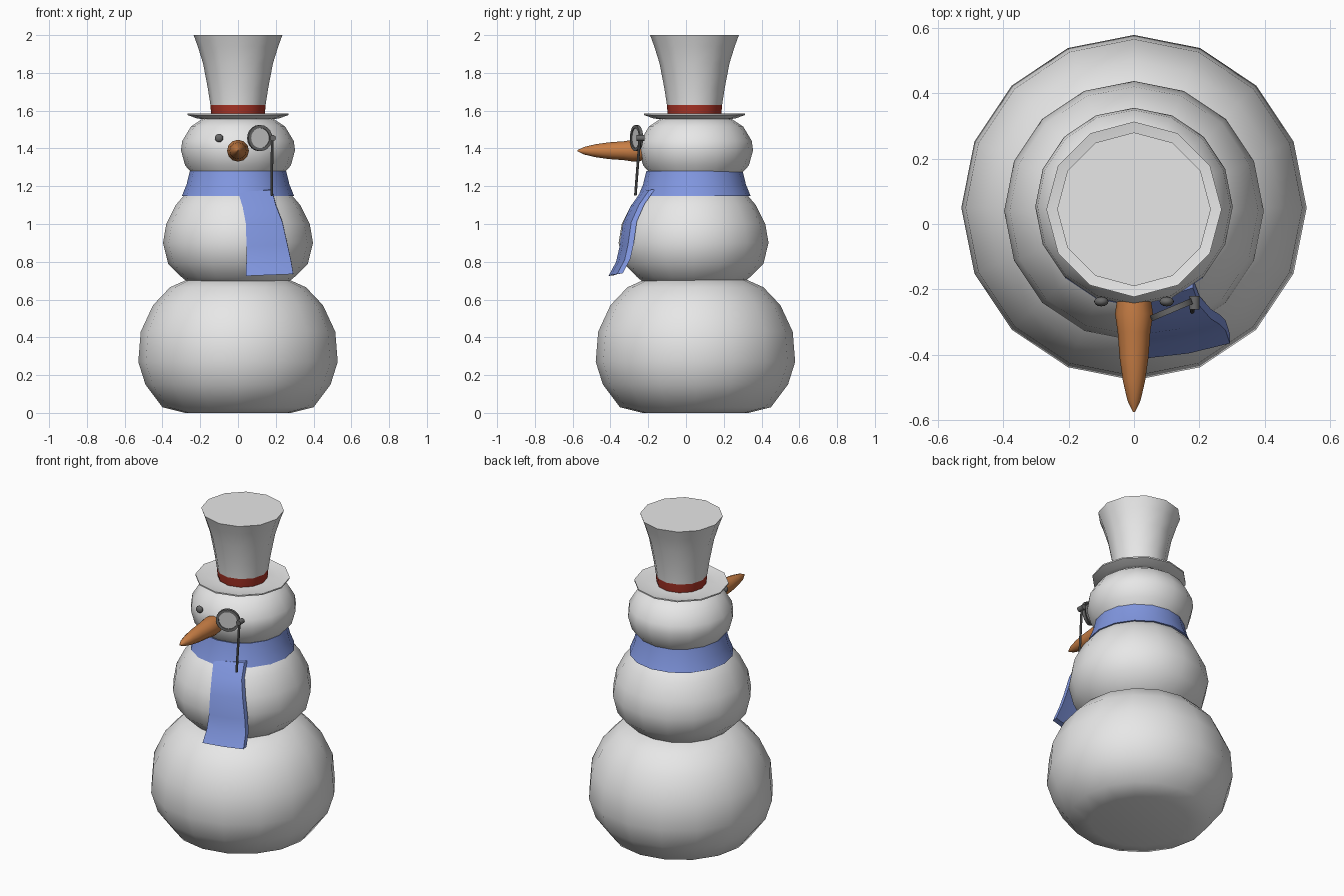
import bpy, bmesh, math
from mathutils import Matrix, Vector

if "Cube" in bpy.data.objects:
    bpy.data.objects.remove(bpy.data.objects["Cube"])


def mat(name, r, g, b):
    m = bpy.data.materials.new(name)
    m.diffuse_color = (r, g, b, 1)
    m.use_nodes = True
    m.node_tree.nodes["Principled BSDF"].inputs["Base Color"].default_value = m.diffuse_color
    return m


SNOW = mat("snow grey", 0.8, 0.8, 0.8)
BLUE = mat("scarf blue", 0.22, 0.31, 0.75)
ORANGE = mat("carrot orange", 0.58, 0.21, 0.06)
RED = mat("band red", 0.42, 0.035, 0.02)
COAL = mat("coal grey", 0.14, 0.14, 0.14)
LENS = mat("lens grey", 0.6, 0.6, 0.6)


def finish(name, bm, mats, angle=40, matrix=None):
    bmesh.ops.recalc_face_normals(bm, faces=bm.faces)
    if matrix:
        bm.transform(matrix)
    me = bpy.data.meshes.new(name)
    bm.to_mesh(me)
    bm.free()
    for m in mats:
        me.materials.append(m)
    me.shade_smooth()
    me.set_sharp_from_angle(angle=math.radians(angle))
    ob = bpy.data.objects.new(name, me)
    bpy.context.collection.objects.link(ob)
    return ob


def lathe(name, profile, sides, mats, matrix=None, closed=False, angle=40, rule=None):
    """Spin (radius, height) points around z; open profiles get capped ends."""
    bm = bmesh.new()
    rings = []
    for r, z in profile:
        rings.append([bm.verts.new((r * math.cos(a), r * math.sin(a), z))
                      for a in (2 * math.pi * (i + 0.0) / sides for i in range(sides))])
    pairs = list(zip(rings, rings[1:]))
    if closed:
        pairs.append((rings[-1], rings[0]))
    else:
        bm.faces.new(rings[0])
        bm.faces.new(rings[-1])
    for a, b in pairs:
        for i in range(sides):
            j = (i + 1) % sides
            f = bm.faces.new((a[i], a[j], b[j], b[i]))
            if rule and rule(f.calc_center_median().z):
                f.material_index = 1
    return finish(name, bm, mats, angle, matrix)


def ball(name, loc, scale, m):
    bm = bmesh.new()
    bmesh.ops.create_uvsphere(bm, u_segments=12, v_segments=8, radius=1)
    return finish(name, bm, [m], 60, Matrix.LocRotScale(Vector(loc), None, Vector(scale)))


def at(x, y, z=0):
    return Matrix.Translation((x, y, z))


FACE_FRONT = Matrix.Rotation(math.pi / 2, 4, 'X')   # turns +z to -y

# Snowballs
lathe("lower_body", [(0.28, 0), (0.40, 0.03), (0.49, 0.15), (0.528, 0.27), (0.515, 0.43),
                     (0.45, 0.57), (0.36, 0.665), (0.26, 0.71)], 16, [SNOW], at(0, 0.05), angle=60)
lathe("middle_body", [(0.24, 0.67), (0.30, 0.72), (0.37, 0.79), (0.397, 0.90), (0.38, 1.0),
                      (0.33, 1.10), (0.27, 1.17), (0.2, 1.2)], 16, [SNOW], at(0, 0.04), angle=60)
lathe("head", [(0.18, 1.18), (0.235, 1.26), (0.28, 1.31), (0.302, 1.39), (0.295, 1.44),
               (0.25, 1.515), (0.19, 1.555), (0.12, 1.565)], 16, [SNOW], at(0, 0.053), angle=60)

# Top hat, with the band picked by height
lathe("top_hat", [(0.19, 1.555), (0.22, 1.56), (0.268, 1.577), (0.268, 1.585), (0.21, 1.573),
                  (0.14, 1.576), (0.143, 1.59), (0.146, 1.63), (0.16, 1.72), (0.185, 1.85),
                  (0.213, 1.94), (0.235, 2.0)], 12, [SNOW, RED], at(0, 0.045),
      rule=lambda z: 1.58 < z < 1.631 and z > 1.5825)

# Scarf collar
lathe("scarf_collar", [(0.255, 1.28), (0.272, 1.21), (0.297, 1.148), (0.26, 1.15), (0.22, 1.27)],
      16, [BLUE], at(0, 0.045), closed=True)

# Scarf tail: rows of (left x, right x, y of left edge, z), draped over the middle ball
bm = bmesh.new()
rows = [(0.0, 0.18, -0.24, 1.17), (0.025, 0.20, -0.295, 1.09), (0.042, 0.235, -0.335, 1.0),
        (0.045, 0.262, -0.352, 0.88), (0.044, 0.28, -0.37, 0.80), (0.042, 0.293, -0.41, 0.725)]
grid = []
for x0, x1, y, z in rows:
    grid.append([bm.verts.new((x0 + (x1 - x0) * t, y + 0.045 * t - 0.008 * math.sin(math.pi * t),
                               z + 0.01 * t)) for t in (0, 0.5, 1)])
for a, b in zip(grid, grid[1:]):
    for i in range(2):
        bm.faces.new((a[i], b[i], b[i + 1], a[i + 1]))
bmesh.ops.recalc_face_normals(bm, faces=bm.faces)
if sum(f.normal.y for f in bm.faces) > 0:
    bmesh.ops.reverse_faces(bm, faces=bm.faces)
back = bmesh.ops.extrude_face_region(bm, geom=bm.faces[:])
bmesh.ops.translate(bm, vec=(0, 0.03, 0.004),
                    verts=[g for g in back["geom"] if isinstance(g, bmesh.types.BMVert)])
# the extrusion leaves the front sheet in place only if it is an open edge: rebuild it
front = [[v for v in row] for row in grid]
for a, b in zip(front, front[1:]):
    for i in range(2):
        quad = (a[i], b[i], b[i + 1], a[i + 1])
        if not bm.faces.get(quad):
            bm.faces.new(quad)
finish("scarf_tail", bm, [BLUE])

# Carrot nose
lathe("carrot_nose", [(0.048, 0.20), (0.058, 0.275), (0.05, 0.33), (0.044, 0.41), (0.034, 0.48),
                      (0.02, 0.54), (0.003, 0.575)], 12, [ORANGE], at(0, 0, 1.388) @ FACE_FRONT)

# Eyes
for side, x in (("left", -0.10), ("right", 0.10)):
    ball(side + "_eye", (x, -0.237, 1.455), (0.022, 0.015, 0.022), COAL)

# Monocle: rim, lens, hinge and cord
turn = at(0.115, -0.262, 1.455) @ Matrix.Rotation(math.radians(23), 4, 'Z') @ FACE_FRONT
lathe("monocle_rim", [(0.053, -0.009), (0.069, -0.009), (0.069, 0.009), (0.053, 0.009)],
      20, [COAL], turn, closed=True)
lathe("monocle_lens", [(0.055, -0.003), (0.055, 0.003)], 20, [LENS], turn)
lathe("monocle_hinge", [(0.016, 0.22), (0.016, 0.262)], 10, [COAL], at(0.185, 0, 1.455) @ FACE_FRONT)
top, end = Vector((0.181, -0.245, 1.45)), Vector((0.178, -0.268, 1.15))
aim = (end - top).to_track_quat('Z', 'Y').to_matrix().to_4x4()
lathe("monocle_cord", [(0.007, 0), (0.007, (end - top).length)], 8, [COAL],
      Matrix.Translation(top) @ aim)
